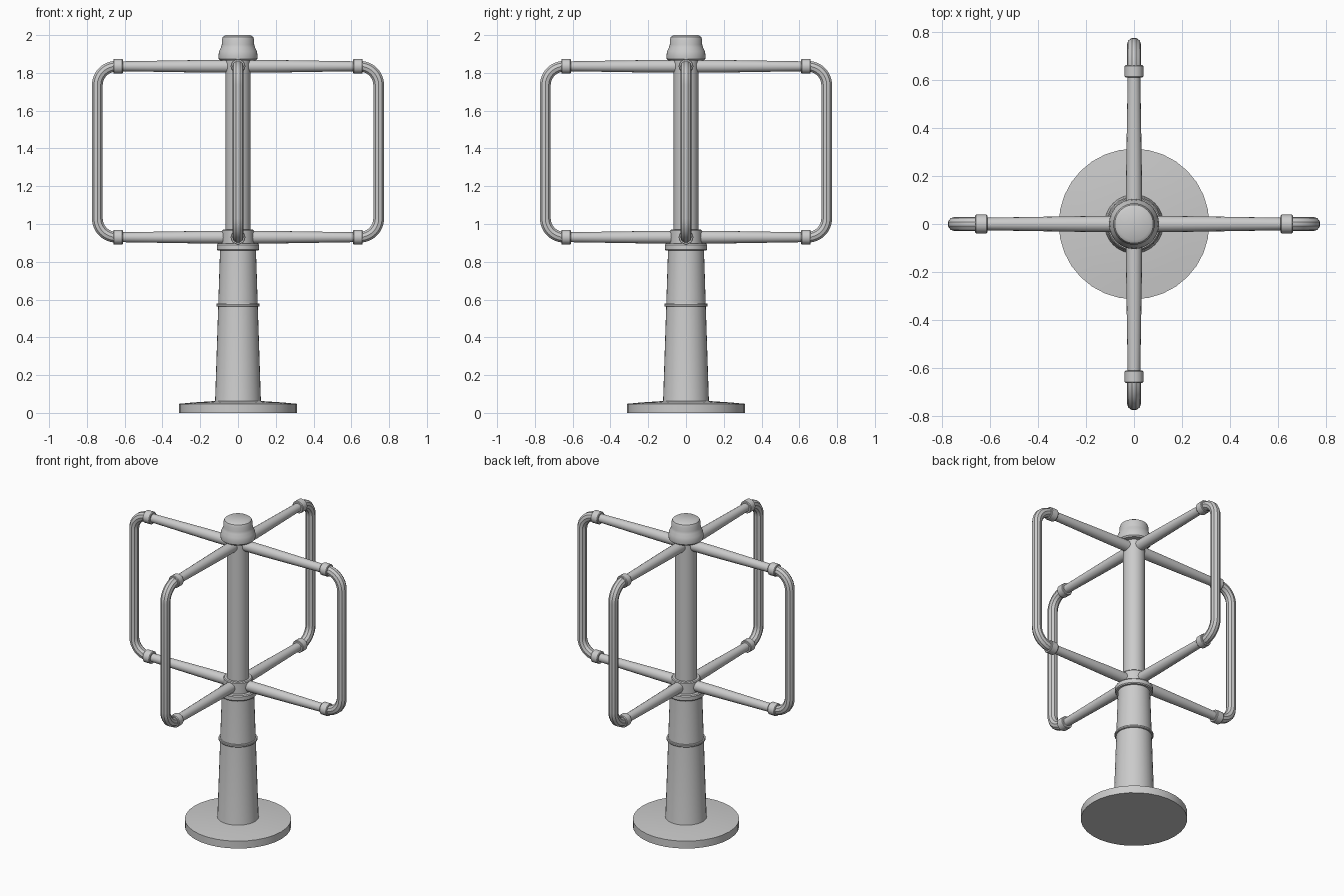
import bpy, bmesh
from math import pi, cos, sin
from mathutils import Matrix, Vector

if "Cube" in bpy.data.objects:
    bpy.data.objects.remove(bpy.data.objects["Cube"])


def finish(obj):
    bpy.ops.object.select_all(action='DESELECT')
    obj.select_set(True)
    bpy.context.view_layer.objects.active = obj
    bpy.ops.object.shade_smooth_by_angle(angle=0.6)
    return obj


def lathe(name, profile, sides=32, matrix=Matrix()):
    """Closed solid of revolution about z from (radius, z) points."""
    bm = bmesh.new()
    rings = [[bm.verts.new((r * cos(2 * pi * i / sides), r * sin(2 * pi * i / sides), z))
              for i in range(sides)] for r, z in profile]
    for a, b in zip(rings, rings[1:]):
        for i in range(sides):
            j = (i + 1) % sides
            bm.faces.new((a[i], a[j], b[j], b[i]))
    bm.faces.new(rings[0][::-1])
    bm.faces.new(rings[-1])
    mesh = bpy.data.meshes.new(name)
    bm.to_mesh(mesh)
    bm.free()
    obj = bpy.data.objects.new(name, mesh)
    bpy.context.collection.objects.link(obj)
    obj.matrix_world = matrix
    return finish(obj)


def pipe(name, points, radius, matrix):
    """Round tube along a list of points."""
    curve = bpy.data.curves.new(name, 'CURVE')
    curve.dimensions = '3D'
    curve.bevel_depth = radius
    curve.bevel_resolution = 3
    curve.use_fill_caps = True
    spline = curve.splines.new('POLY')
    spline.points.add(len(points) - 1)
    for p, co in zip(spline.points, points):
        p.co = (*co, 1)
    obj = bpy.data.objects.new(name, curve)
    bpy.context.collection.objects.link(obj)
    obj.matrix_world = matrix
    bpy.ops.object.select_all(action='DESELECT')
    obj.select_set(True)
    bpy.context.view_layer.objects.active = obj
    bpy.ops.object.convert(target='MESH')
    return finish(bpy.context.view_layer.objects.active)


LOW, HIGH = 0.93, 1.835     # heights of the two arm levels
REACH, BEND = 0.745, 0.10   # outer pipe distance and corner radius

# Central stand
lathe("base_plate", [(0.313, 0), (0.313, 0.048), (0.24, 0.055), (0.12, 0.063)])
lathe("tapered_column", [(0.124, 0.055), (0.121, 0.07), (0.095, 0.865)])
lathe("column_band", [(0.10, 0.563), (0.112, 0.563), (0.115, 0.567),
                      (0.115, 0.575), (0.112, 0.579), (0.10, 0.579)])
lathe("column_collar", [(0.09, 0.86), (0.107, 0.86), (0.112, 0.866),
                        (0.112, 0.89), (0.107, 0.896), (0.08, 0.896)])
lathe("lower_hub", [(0.085, 0.89), (0.085, 0.965), (0.08, 0.97), (0.06, 0.97)])
lathe("pole", [(0.065, 0.89), (0.065, 1.88)])
lathe("top_cap", [(0.06, 1.865), (0.094, 1.865), (0.102, 1.873), (0.104, 1.89),
                  (0.10, 1.915), (0.09, 1.935), (0.086, 1.95), (0.086, 1.975),
                  (0.08, 1.991), (0.066, 2.0)])

# Outer pipe path with rounded corners
cx = REACH - BEND
arc = [pi / 2 * i / 8 for i in range(9)]
path = [(0.62, 0, LOW)]
path += [(cx + BEND * sin(a), 0, LOW + BEND - BEND * cos(a)) for a in arc]
path += [(cx + BEND * cos(a), 0, HIGH - BEND + BEND * sin(a)) for a in arc]
path += [(0.62, 0, HIGH)]

# Four wings, each with two arms, two couplings and an outer pipe
along_x = Matrix.Rotation(pi / 2, 4, 'Y')
for k in range(4):
    turn = Matrix.Rotation(k * pi / 2, 4, 'Z')
    pipe(f"outer_pipe_{k}", path, 0.03, turn)
    for level, z in (("lower", LOW), ("upper", HIGH)):
        place = turn @ Matrix.Translation(Vector((0, 0, z))) @ along_x
        lathe(f"{level}_arm_{k}", [(0.034, 0.03), (0.033, 0.2), (0.026, 0.63)], 16, place)
        lathe(f"{level}_coupling_{k}", [(0.024, 0.61), (0.036, 0.61), (0.039, 0.614),
                                        (0.039, 0.656), (0.036, 0.66), (0.028, 0.66)], 16, place)
